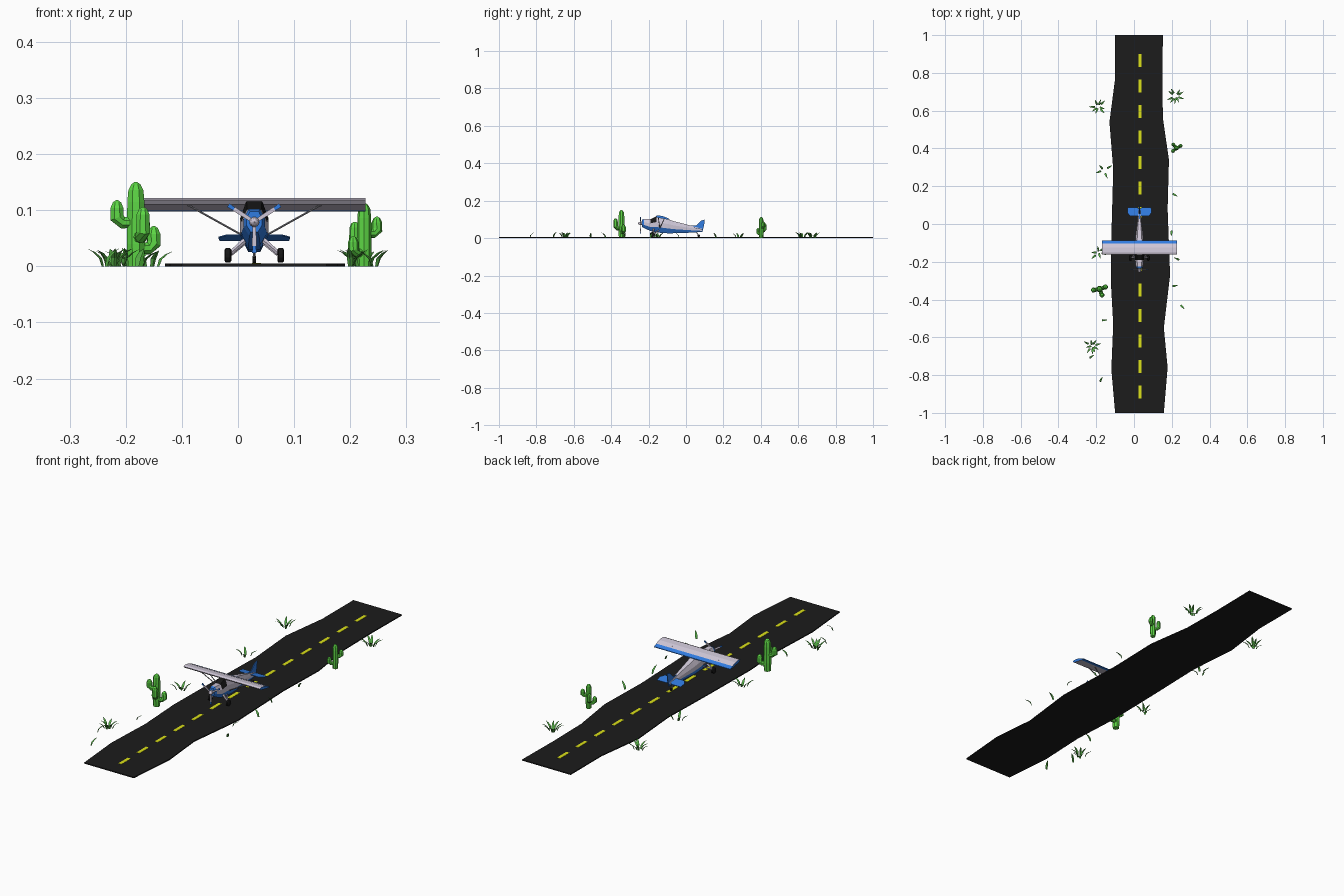
import bpy, bmesh, math, random
from mathutils import Vector, Matrix

if "Cube" in bpy.data.objects:
    bpy.data.objects.remove(bpy.data.objects["Cube"])

random.seed(4)
V = Vector


def mat(name, r, g, b):
    m = bpy.data.materials.new(name)
    m.diffuse_color = (r, g, b, 1)
    m.use_nodes = True
    m.node_tree.nodes["Principled BSDF"].inputs["Base Color"].default_value = m.diffuse_color
    return m


ASPHALT = mat("asphalt", .0115, .0115, .0115)
YELLOW = mat("yellow paint", .72, .76, .01)
WHITE = mat("pale lilac white", .62, .57, .68)
BLUE = mat("blue", .03, .2, .75)
BLACK = mat("black", .008, .008, .008)
STRUT = mat("strut grey", .25, .25, .28)
CACTUS = mat("cactus green", .11, .68, .06)
GRASS = mat("grass green", .09, .42, .06)


def obj(name, bm, *mats):
    bmesh.ops.recalc_face_normals(bm, faces=bm.faces)
    me = bpy.data.meshes.new(name)
    bm.to_mesh(me)
    bm.free()
    for m in mats:
        me.materials.append(m)
    o = bpy.data.objects.new(name, me)
    bpy.context.collection.objects.link(o)
    return o


def loft(bm, rings):
    """Skin a list of equal point rings and cap both ends."""
    rs = [[bm.verts.new(p) for p in r] for r in rings]
    n = len(rs[0])
    for a, b in zip(rs, rs[1:]):
        for i in range(n):
            bm.faces.new((a[i], a[(i + 1) % n], b[(i + 1) % n], b[i]))
    bm.faces.new(rs[0])
    bm.faces.new(rs[-1])


def tube(bm, pts, radii, n=8, flat=1.0):
    """Tube along a path; flat squashes the section along its second axis."""
    pts = [V(p) for p in pts]
    rings = []
    for i, p in enumerate(pts):
        d = (pts[min(i + 1, len(pts) - 1)] - pts[max(i - 1, 0)]).normalized()
        u = d.cross(V((0, 1, 0)) if abs(d.y) < .9 else V((1, 0, 0))).normalized()
        w = d.cross(u)
        rings.append([p + (u * math.cos(t) + w * math.sin(t) * flat) * radii[i]
                      for t in [math.tau * k / n + math.pi / n for k in range(n)]])
    loft(bm, rings)


# Runway slab with uneven edges
left = [(-.10, 1), (-.10, .77), (-.13, .54), (-.11, .29), (-.118, 0), (-.123, -.3),
        (-.11, -.53), (-.12, -.77), (-.10, -1)]
right = [(.158, -1), (.178, -.76), (.158, -.55), (.191, -.27), (.178, .08), (.185, .34),
         (.153, .56), (.15, .77), (.153, 1)]
bm = bmesh.new()
loft(bm, [[(x, y, z) for x, y in left + right] for z in (0, .005)])
obj("runway", bm, ASPHALT)

# Centre line dashes
bm = bmesh.new()
for k in range(14):
    y = .9 - .135 * k
    loft(bm, [[(.025, y, z), (.041, y, z), (.041, y - .07, z), (.025, y - .07, z)]
              for z in (.004, .0062)])
obj("runway_dashes", bm, YELLOW)

CX = .029  # aircraft centre line

# Fuselage: octagonal stations of y, bottom, top, half width
stations = [(-.236, .061, .098, .014), (-.225, .054, .102, .019), (-.19, .038, .101, .023),
            (-.157, .030, .117, .025), (-.10, .026, .103, .024), (-.07, .026, .092, .021),
            (0, .028, .074, .013), (.085, .033, .050, .004)]
sect = [(.45, 0), (1, .34), (1, .65), (.55, 1)]
sect += [(-x, z) for x, z in reversed(sect)]
bm = bmesh.new()
loft(bm, [[(CX + x * w, y, b + z * (t - b)) for x, z in sect] for y, b, t, w in stations])
for i, f in enumerate(bm.faces):
    if i >= 8 * (len(stations) - 1):
        f.material_index = 1
        continue
    seg, side = divmod(i, 8)
    if side in (0, 6, 7) or seg == 0:
        f.material_index = 1          # blue belly and nose ring
    elif seg == 2 and side in (2, 3, 4):
        f.material_index = 2          # windscreen
obj("fuselage", bm, WHITE, BLUE, BLACK)

# Wing with blue trailing flaps and tips
prof = [(-.162, .118), (-.152, .1215), (-.125, .118), (-.103, .109), (-.087, .101),
        (-.087, .098), (-.103, .1), (-.155, .110)]
bm = bmesh.new()
loft(bm, [[(x, y, z) for y, z in prof] for x in (-.17, .227)])
for f in bm.faces:
    if len(f.verts) > 4 or f.calc_center_median().y > -.104:
        f.material_index = 1
obj("wing", bm, WHITE, BLUE)

# Tailplane and fin
bm = bmesh.new()
plan = [(-.062, .087), (-.064, .06), (-.05, .042), (.05, .042), (.064, .06), (.062, .087),
        (.012, .087), (0, .075), (-.012, .087)]
loft(bm, [[(CX + x, y, .056 - (y - .04) * .2 + dz) for x, y in plan] for dz in (-.001, .001)])
obj("tailplane", bm, BLUE)
bm = bmesh.new()
side = [(.02, .066), (.055, .067), (.082, .094), (.1, .099), (.097, .07), (.088, .034), (.07, .034)]
loft(bm, [[(CX + dx, y, z) for y, z in side] for dx in (-.002, .002)])
obj("tail_fin", bm, BLUE)

# Three-bladed propeller with blue tips
hub = V((CX, -.243, .079))
for name, r0, r1, w, m in (("propeller_blades", .003, .043, .0055, WHITE),
                           ("propeller_tips", .043, .055, .0055, BLUE)):
    bm = bmesh.new()
    for a in (33, 147, 270):
        d = V((math.cos(math.radians(a)), 0, math.sin(math.radians(a))))
        tube(bm, [hub + d * r0, hub + d * r1], [w * .8, w], 4, .45)
    obj(name, bm, m)
bm = bmesh.new()
tube(bm, [hub + V((0, dy, 0)) for dy in (.01, -.003, -.01, -.014)], [.009, .009, .006, .001], 10)
obj("propeller_spinner", bm, WHITE)

# Wing struts, gear legs and wheels on both sides
struts, legs, wheels = bmesh.new(), bmesh.new(), bmesh.new()
for s in (-1, 1):
    for ytop in (-.148, -.112):
        tube(struts, [(CX + s * .017, -.14, .053), (CX + s * .123, ytop, .112)], [.002] * 2, 6)
    tube(legs, [(CX + s * .01, -.172, .052), (CX + s * .047, -.18, .02)], [.006, .0035], 6)
    tube(legs, [(CX + s * .012, -.14, .045), (CX + s * .04, -.178, .022)], [.003] * 2, 6)
    tube(wheels, [(CX + s * x, -.18, .0195) for x in (.041, .043, .051, .053)],
         [.010, .0135, .0135, .010], 12)
tube(wheels, [(CX + x, .068, .012) for x in (-.003, .003)], [.007] * 2, 10)
tube(struts, [(CX, .055, .034), (CX, .068, .012)], [.0022] * 2, 6)
obj("wing_struts", struts, STRUT)
obj("landing_gear_legs", legs, WHITE)
obj("wheels", wheels, BLACK)


# Cacti: trunk and three bent arms (direction, reach, elbow height, tip height)
def cactus(name, loc, rot, s):
    bm = bmesh.new()
    tube(bm, [(0, 0, z) for z in (0, .04, .115, .136, .146, .15)], [.015, .0175, .0165, .0145, .009, .003])
    for ang, reach, z0, z1 in ((188, .034, .078, .118), (20, .034, .032, .072), (-68, .034, .052, .106)):
        c, n = math.cos(math.radians(ang)), math.sin(math.radians(ang))
        path = [(0, z0), (reach * .7, z0), (reach, z0 + .009), (reach, z1 - .014),
                (reach, z1 - .004), (reach, z1)]
        tube(bm, [(c * r, n * r, z) for r, z in path], [.010, .0115, .0135, .0125, .008, .002])
    bm.transform(Matrix.Translation(loc) @ Matrix.Rotation(math.radians(rot), 4, 'Z') @ Matrix.Scale(s, 4))
    obj(name, bm, CACTUS)


cactus("cactus_large", (-.182, -.345, 0), 0, 1)
cactus("cactus_small", (.225, .402, 0), 200, .75)


# Grass: curved tapering blades leaning away from each tuft centre
def blade(bm, x, y, a, h):
    d, w = V((math.cos(a), math.sin(a), 0)), V((-math.sin(a), math.cos(a), 0))
    rings = []
    for t, k in ((0, .7), (.4, 1), (.75, .75), (1, .06)):
        p = V((x, y, 0)) + d * (.03 * t * t) + V((0, 0, h * (t * 1.3 - .3 * t * t)))
        hw = .0055 * k
        rings.append([p - w * hw, p + w * hw, p + d * hw * .6])
    loft(bm, rings)


bm = bmesh.new()
tufts = [(-.19, .62, 8), (.222, .675, 9), (-.16, .285, 4), (-.222, -.645, 9), (-.187, -.15, 6),
         (.205, .16, 1), (.2, -.035, 1), (.24, -.19, 1), (.203, -.33, 1), (.247, -.43, 1),
         (-.17, -.51, 1), (-.18, -.835, 1), (-.235, -.71, 1)]
for x, y, n in tufts:
    a0 = random.uniform(0, 6)
    for i in range(n):
        a = a0 + math.tau * i / n + random.uniform(-.25, .25)
        r = 0 if n == 1 else random.uniform(.004, .022)
        blade(bm, x + r * math.cos(a), y + r * math.sin(a), a, random.uniform(.026, .033))
obj("grass_tufts", bm, GRASS)
